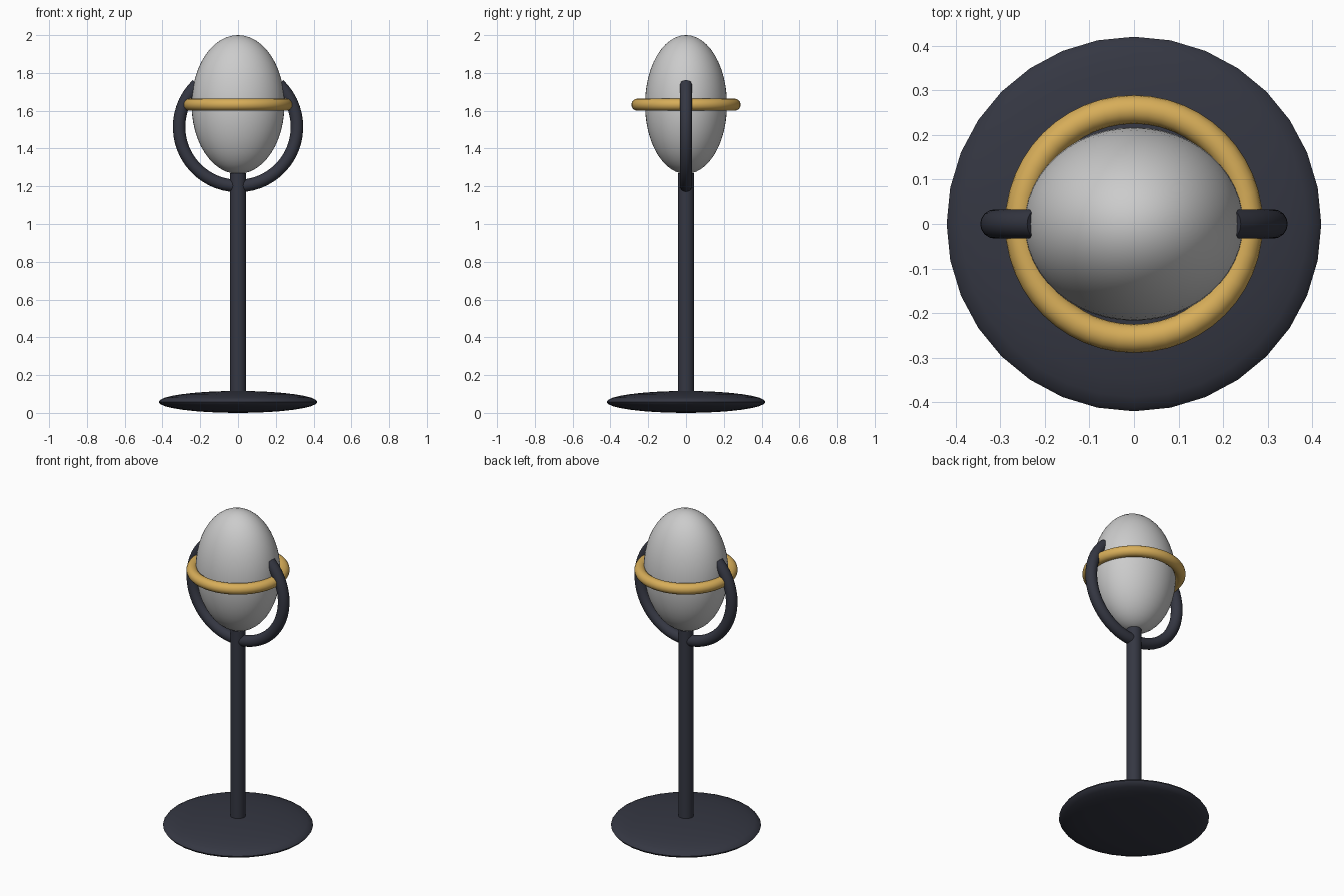
import bpy
from math import radians, cos, sin, pi

if "Cube" in bpy.data.objects:
    bpy.data.objects.remove(bpy.data.objects["Cube"])


def material(name, colour):
    m = bpy.data.materials.new(name)
    m.diffuse_color = colour
    m.use_nodes = True
    m.node_tree.nodes["Principled BSDF"].inputs["Base Color"].default_value = m.diffuse_color
    return m


DARK = material("dark_metal", (0.035, 0.038, 0.055, 1))
GOLD = material("gold_metal", (0.68, 0.42, 0.10, 1))


def finish(name, mat=None):
    ob = bpy.context.object
    ob.name = name
    if mat:
        ob.data.materials.append(mat)
    bpy.ops.object.shade_smooth_by_angle(angle=radians(40))
    return ob


def ellipsoid(name, z, size, segments, rings, mat=None):
    bpy.ops.mesh.primitive_uv_sphere_add(segments=segments, ring_count=rings, radius=1, location=(0, 0, z))
    bpy.context.object.scale = size
    bpy.ops.object.transform_apply(location=False, rotation=False, scale=True)
    return finish(name, mat)


# Flattened round base
ellipsoid("base", 0.06, (0.42, 0.42, 0.058), 32, 16, DARK)

# Upright post
bpy.ops.mesh.primitive_cylinder_add(vertices=24, radius=0.043, depth=1.19, location=(0, 0, 0.675))
finish("post", DARK)

# Egg-shaped head
ellipsoid("head", 1.633, (0.246, 0.217, 0.367), 48, 24)

# Horizontal collar ring round the head
bpy.ops.mesh.primitive_torus_add(major_radius=0.257, minor_radius=0.032, major_segments=48,
                                 minor_segments=16, location=(0, 0, 1.632))
finish("collar_ring", GOLD)

# Open yoke: arc from the upper left, under the head, to the upper right
R, TUBE, N = 0.312, 0.033, 40
start, end = radians(134), radians(406)
verts, faces, S = [], [], 16
for i in range(N + 1):
    a = start + (end - start) * i / N
    for j in range(S):
        t = 2 * pi * j / S
        r = R + TUBE * cos(t)
        verts.append((r * cos(a), TUBE * sin(t), 1.514 + r * sin(a)))
for i in range(N):
    for j in range(S):
        k = (j + 1) % S
        faces.append((i * S + j, i * S + k, (i + 1) * S + k, (i + 1) * S + j))
faces.append(tuple(reversed(range(S))))
faces.append(tuple(range(N * S, N * S + S)))
mesh = bpy.data.meshes.new("yoke")
mesh.from_pydata(verts, [], faces)
yoke = bpy.data.objects.new("yoke", mesh)
bpy.context.collection.objects.link(yoke)
bpy.ops.object.select_all(action='DESELECT')
yoke.select_set(True)
bpy.context.view_layer.objects.active = yoke
bpy.ops.object.mode_set(mode='EDIT')
bpy.ops.mesh.select_all(action='SELECT')
bpy.ops.mesh.normals_make_consistent(inside=False)
bpy.ops.object.mode_set(mode='OBJECT')
finish("yoke", DARK)

# Rest the base on the ground
for ob in bpy.context.collection.objects:
    if ob.name == "base":
        ob.location.z = 0.058
